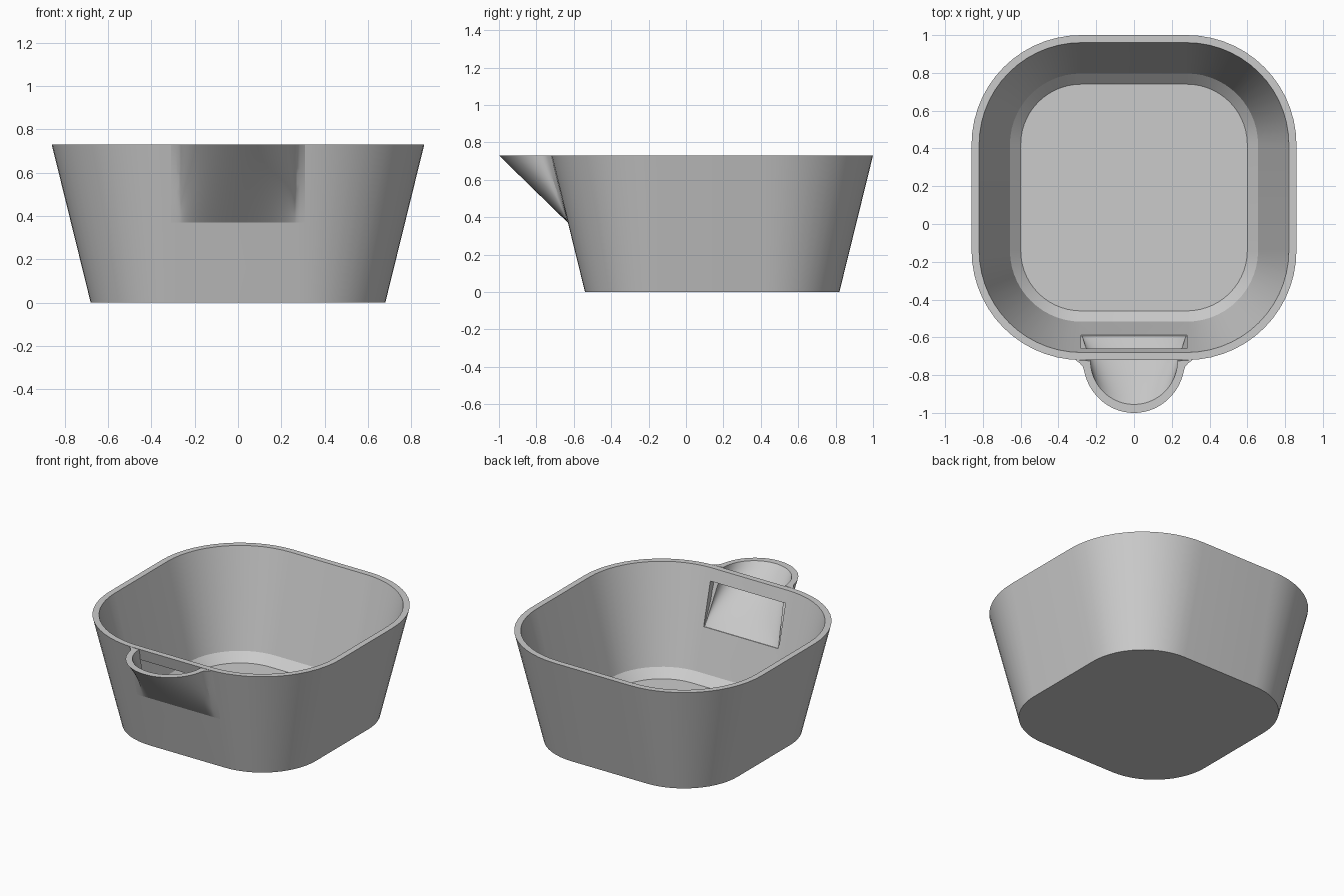
import bpy
import bmesh
from math import sin, cos, pi, radians

if "Cube" in bpy.data.objects:
    bpy.data.objects.remove(bpy.data.objects["Cube"])

HEIGHT = 0.73
CENTRE_Y = 0.14

grey = bpy.data.materials.new("plain grey")
grey.use_nodes = True
colour = (0.6, 0.6, 0.6, 1)
grey.diffuse_color = colour
grey.node_tree.nodes["Principled BSDF"].inputs["Base Color"].default_value = colour


def loft(name, loops):
    """Bridge closed loops of equal length and cap both ends."""
    bm = bmesh.new()
    rings = [[bm.verts.new(p) for p in loop] for loop in loops]
    n = len(rings[0])
    for a, b in zip(rings, rings[1:]):
        for i in range(n):
            j = (i + 1) % n
            bm.faces.new((a[i], a[j], b[j], b[i]))
    bm.faces.new(rings[0])
    bm.faces.new(rings[-1])
    bmesh.ops.recalc_face_normals(bm, faces=bm.faces)
    mesh = bpy.data.meshes.new(name)
    bm.to_mesh(mesh)
    bm.free()
    mesh.materials.append(grey)
    obj = bpy.data.objects.new(name, mesh)
    bpy.context.collection.objects.link(obj)
    return obj


def select_only(obj):
    bpy.ops.object.select_all(action='DESELECT')
    obj.select_set(True)
    bpy.context.view_layer.objects.active = obj


def rounded_square(half, straight, z, steps=14):
    """Square outline whose corners are arcs; straight is half the flat length."""
    points = []
    radius = half - straight
    for corner, (sx, sy) in enumerate([(1, 1), (-1, 1), (-1, -1), (1, -1)]):
        for k in range(steps + 1):
            a = (corner + k / steps) * pi / 2
            points.append((sx * straight + radius * cos(a),
                           CENTRE_Y + sy * straight + radius * sin(a), z))
    return points


def wall_y(z):
    """Front outer wall position at a height."""
    return CENTRE_Y - 0.68 - 0.18 * z / HEIGHT


# Pot: outer wall, rim, inner wall, chamfer and floor
sections = [(0.68, 0), (0.86, HEIGHT), (0.82, HEIGHT), (0.657, 0.095), (0.60, 0.04)]
pot = loft("pot_body", [rounded_square(h, 0.28, z) for h, z in sections])

# Opening in the front wall below the rim, leading to the spout
low, high = 0.37, 0.65
cutter = loft("opening_cutter", [
    [(x, y, z) for x, y in ((-0.28, -0.9), (0.28, -0.9), (0.28, -0.4), (-0.28, -0.4))]
    for z in (low, high)])
cutter.hide_render = True
cut = pot.modifiers.new("opening", 'BOOLEAN')
cut.operation = 'DIFFERENCE'
cut.solver = 'EXACT'
cut.object = cutter
select_only(pot)
bpy.ops.object.modifier_apply(modifier=cut.name)
bpy.data.objects.remove(cutter)


# Spout: half-round lip that flattens down into the wall
def spout_column(angle, rows=10):
    c, s = cos(angle), sin(angle)
    depth = 0.28 * s
    flare = 0.04 * max(0, 1 - depth / 0.05) ** 2 * (1 if c > 0 else -1)
    outer, inner = [], []
    for r in range(rows + 1):
        t = r / rows
        z = HEIGHT + (low - HEIGHT) * t
        outer.append((0.27 * c + flare, wall_y(z) - depth * (1 - t), z))
        top_y = -0.725 - 0.23 * s
        inner.append(((0.23 + 0.045 * t) * c, top_y + (-0.592 - top_y) * t, z))
    return outer + inner[::-1]


columns = 48
spout = loft("pouring_spout", [spout_column(pi * i / columns) for i in range(columns + 1)])

for obj in (pot, spout):
    select_only(obj)
    bpy.ops.object.shade_smooth_by_angle(angle=radians(25))
